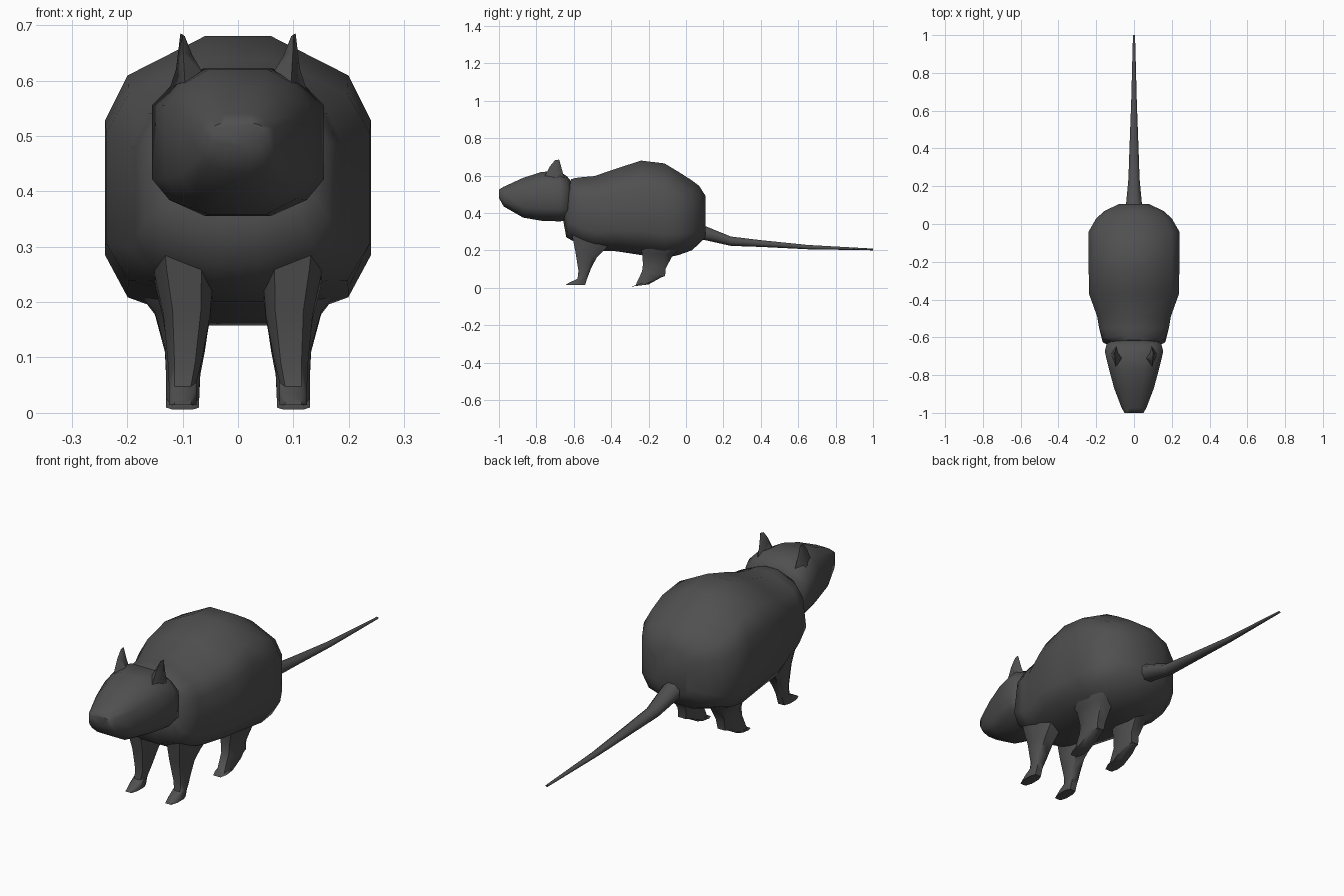
import bpy, bmesh, math

if "Cube" in bpy.data.objects:
    bpy.data.objects.remove(bpy.data.objects["Cube"])

fur = bpy.data.materials.new("dark grey fur")
fur.diffuse_color = (0.08, 0.08, 0.08, 1)
fur.use_nodes = True
fur.node_tree.nodes["Principled BSDF"].inputs["Base Color"].default_value = fur.diffuse_color

# Right half of the torso and head cross-sections, top to bottom
BODY = [(.25, 1), (.83, .72), (1, .4), (1, -.5), (.83, -.8), (.25, -1)]
HEAD = [(.4, 1), (.75, .8), (1, .5), (1, -.5), (.8, -.78), (.38, -1)]
ROUND = [(math.sin(a), math.cos(a)) for a in (math.pi * (i + .5) / 4 for i in range(4))]


def loft(name, rings, angle=50, mirror=False):
    """Skin a list of point rings, cap both ends, and shade smooth."""
    bm = bmesh.new()
    loops = [[bm.verts.new(p) for p in ring] for ring in rings]
    n = len(loops[0])
    for a, b in zip(loops, loops[1:]):
        for i in range(n):
            j = (i + 1) % n
            bm.faces.new((a[i], a[j], b[j], b[i]))
    bm.faces.new(loops[0])
    bm.faces.new(loops[-1])
    return finish(name, bm, angle, mirror)


def finish(name, bm, angle, mirror):
    if mirror:
        geom = bmesh.ops.duplicate(bm, geom=bm.verts[:] + bm.edges[:] + bm.faces[:])["geom"]
        for v in geom:
            if isinstance(v, bmesh.types.BMVert):
                v.co.x *= -1
    bmesh.ops.recalc_face_normals(bm, faces=bm.faces)
    me = bpy.data.meshes.new(name)
    bm.to_mesh(me)
    bm.free()
    me.materials.append(fur)
    ob = bpy.data.objects.new(name, me)
    bpy.context.collection.objects.link(ob)
    bpy.ops.object.select_all(action='DESELECT')
    ob.select_set(True)
    bpy.context.view_layer.objects.active = ob
    bpy.ops.object.shade_smooth_by_angle(angle=math.radians(angle))
    return ob


def section(half, y, bottom, top, width, lean=0):
    """Mirrored cross-section at y; lean shifts the top towards +y."""
    mid, h = (top + bottom) / 2, (top - bottom) / 2
    full = half + [(-x, z) for x, z in reversed(half)]
    return [(x * width, y + lean * z, mid + h * z) for x, z in full]


# Torso: y, bottom, top, half width, lean
loft("body", [section(BODY, *r) for r in [
    (-.635, .35, .58, .125, .02), (-.615, .27, .587, .165, .025),
    (-.55, .22, .592, .185, 0), (-.49, .20, .597, .195, 0),
    (-.37, .195, .638, .238, 0), (-.24, .175, .68, .24, 0),
    (-.115, .158, .665, .24, 0), (-.04, .175, .62, .24, 0),
    (.03, .20, .575, .20, 0), (.07, .235, .545, .155, 0),
    (.105, .27, .49, .08, 0)]], 60)

# Head, from the nose to the back of the skull
loft("head", [section(HEAD, *r) for r in [
    (-1, .48, .525, .05, 0), (-.975, .435, .54, .065, 0),
    (-.87, .375, .588, .105, 0), (-.77, .358, .62, .132, 0),
    (-.675, .355, .622, .155, 0), (-.635, .36, .595, .145, 0),
    (-.615, .39, .57, .11, 0)]], 60)

# Ears: pointed cones with a slightly cut tip
loft("ears", [
    [(.055, -.71, .60), (.095, -.765, .58), (.135, -.69, .55), (.09, -.635, .55)],
    [(.082, -.71, .645), (.099, -.727, .65), (.112, -.69, .62), (.096, -.66, .62)],
    [(.096, -.695, .68), (.1, -.7, .683), (.104, -.68, .685), (.1, -.677, .683)]],
    60, True)

# Tail: y, bottom, top, half width
loft("tail", [section(ROUND, *r) for r in [
    (.03, .265, .36, .05, 0), (.11, .25, .33, .045, 0),
    (.24, .222, .276, .032, 0), (.4, .217, .256, .026, 0),
    (.65, .205, .23, .016, 0), (1, .2, .21, .006, 0)]], 60)


def leg(name, rows):
    """Legs from rows of z, inner x, outer x, front y, back y, slope."""
    rings = []
    for z, x0, x1, y0, y1, s in rows:
        cx, cy, rx, ry = (x0 + x1) / 2, (y0 + y1) / 2, (x1 - x0) / 2, (y1 - y0) / 2
        rings.append([(cx + u * rx, cy + v * ry, z + v * s) for u, v in
                      [(.6, -1), (1, -.4), (1, .5), (.6, 1),
                       (-.6, 1), (-1, .5), (-1, -.4), (-.6, -1)]])
    loft(name, rings, 50, True)


leg("front_legs", [
    (.38, .04, .165, -.625, -.40, 0), (.24, .045, .15, -.605, -.42, -.02),
    (.175, .05, .135, -.59, -.475, -.01), (.10, .065, .127, -.575, -.505, .01),
    (.06, .075, .125, -.58, -.52, .012), (.035, .075, .125, -.63, -.53, .01),
    (.014, .075, .125, -.645, -.54, 0)])

leg("hind_legs", [
    (.36, .05, .215, -.27, .03, 0), (.25, .05, .205, -.25, .01, 0),
    (.18, .05, .15, -.235, -.07, -.005), (.115, .06, .132, -.23, -.108, -.01),
    (.075, .068, .13, -.235, -.112, -.012), (.035, .07, .13, -.27, -.13, .022),
    (.012, .07, .13, -.295, -.20, .006)])
